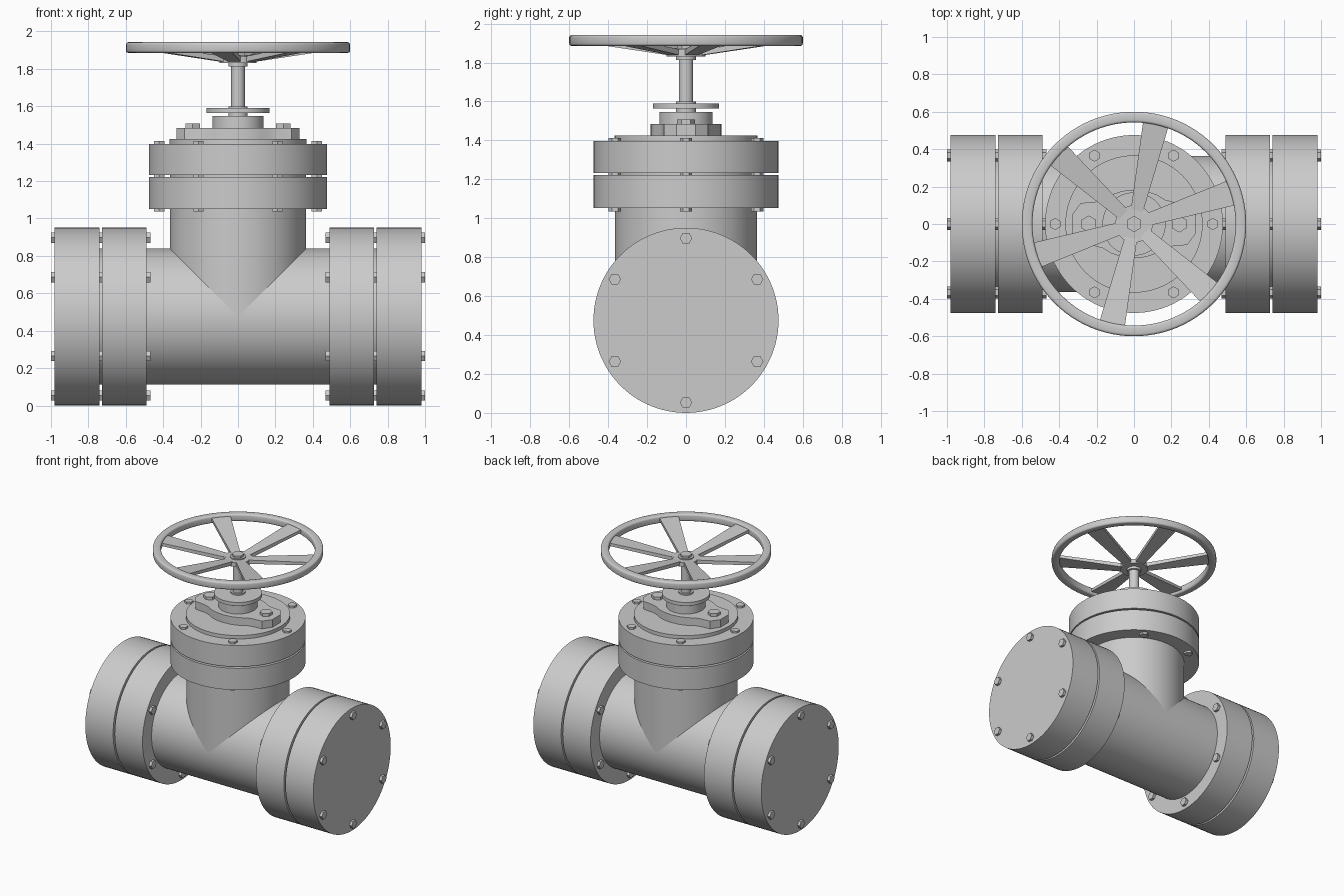
import bpy, bmesh
from math import pi, sin, cos, radians
from mathutils import Matrix, Vector

if "Cube" in bpy.data.objects:
    bpy.data.objects.remove(bpy.data.objects["Cube"])

CZ = 0.4755          # height of the horizontal pipe axis
R_FLANGE, R_PIPE, R_BOLTS = 0.4755, 0.364, 0.422


def finish(name, bm, angle=30):
    bmesh.ops.recalc_face_normals(bm, faces=bm.faces)
    me = bpy.data.meshes.new(name)
    bm.to_mesh(me)
    bm.free()
    ob = bpy.data.objects.new(name, me)
    bpy.context.collection.objects.link(ob)
    bpy.ops.object.select_all(action='DESELECT')
    ob.select_set(True)
    bpy.context.view_layer.objects.active = ob
    bpy.ops.object.shade_smooth_by_angle(angle=radians(angle))
    return ob


def add_cyl(bm, r, a, b, axis='Z', u=0, v=0, seg=96):
    """Cylinder from a to b along Z at (u, v), or along X at y=u, z=v."""
    m = Matrix.Translation((u, v, (a + b) / 2))
    if axis == 'X':
        m = Matrix.Translation(((a + b) / 2, u, v)) @ Matrix.Rotation(pi / 2, 4, 'Y')
    bmesh.ops.create_cone(bm, cap_ends=True, segments=seg, radius1=r, radius2=r,
                          depth=b - a, matrix=m)


def cyl(name, r, a, b, axis='Z', u=0, v=0, seg=96):
    bm = bmesh.new()
    add_cyl(bm, r, a, b, axis, u, v, seg)
    return finish(name, bm)


def bolt_ring(name, a, b, axis, v0, start):
    bm = bmesh.new()
    for i in range(6):
        t = start + i * pi / 3
        add_cyl(bm, 0.032, a, b, axis, R_BOLTS * cos(t), v0 + R_BOLTS * sin(t), 6)
    return finish(name, bm)


# tee body: run pipe, plus neck of equal radius
cyl("run_pipe", R_PIPE, -0.9, 0.9, 'X', 0, CZ)
neck = cyl("neck_pipe", R_PIPE, CZ, 1.3)

# end flanges and blind covers with through bolts
for side, s in (("left", -1), ("right", 1)):
    for part, a, b in (("flange", 0.488, 0.727), ("end_cover", 0.741, 0.98)):
        lo, hi = sorted((s * a, s * b))
        cyl(f"{side}_{part}", R_FLANGE, lo, hi, 'X', 0, CZ)
    lo, hi = sorted((s * 0.467, s * 1.0))
    bolt_ring(f"{side}_flange_bolts", lo, hi, 'X', CZ, pi / 2)

# bonnet flanges
cyl("neck_flange", R_FLANGE, 1.052, 1.221)
cyl("bonnet_flange", R_FLANGE, 1.233, 1.398)
bolt_ring("bonnet_bolts", 1.036, 1.413, 'Z', 0, 0)
cyl("bonnet_step", 0.367, 1.39, 1.425)

# gland plate: waisted outline mirrored into four quarters
q = [(0.33, 0.05), (0.285, 0.112), (0.21, 0.118), (0.165, 0.13),
     (0.12, 0.158), (0.06, 0.177), (0, 0.182)]
half = q + [(-x, y) for x, y in q[-2::-1]]
outline = half + [(-x, -y) for x, y in half]
bm = bmesh.new()
face = bm.faces.new([bm.verts.new((x, y, 1.42)) for x, y in outline])
ext = bmesh.ops.extrude_face_region(bm, geom=[face])
bmesh.ops.translate(bm, vec=(0, 0, 0.065),
                    verts=[g for g in ext["geom"] if isinstance(g, bmesh.types.BMVert)])
finish("gland_plate", bm)
for side, s in (("left", -1), ("right", 1)):
    cyl(f"{side}_gland_bolt", 0.045, 1.48, 1.507, 'Z', s * 0.242, 0, 6)

# packing collar, disc and stem
cyl("packing_collar", 0.137, 1.48, 1.547)
cyl("stem_disc", 0.169, 1.563, 1.59)
cyl("stem_lower_collar", 0.052, 1.54, 1.6, seg=48)
cyl("stem", 0.037, 1.55, 1.85, seg=48)
cyl("stem_upper_collar", 0.052, 1.813, 1.836, seg=48)

# handwheel hub and nut
cyl("wheel_hub", 0.1, 1.832, 1.866, seg=64)
cyl("hub_washer", 0.056, 1.86, 1.874, seg=48)
cyl("hub_nut", 0.043, 1.87, 1.89, seg=6)

# handwheel rim: rounded-square section spun around z
bm = bmesh.new()
n, h, c = 96, 0.0285, 0.013
section = []
for k in range(4):
    mx, my = ((1, 1), (-1, 1), (-1, -1), (1, -1))[k]
    for j in range(4):
        t = k * pi / 2 + j * pi / 6
        section.append((0.5715 + mx * (h - c) + c * cos(t), 1.914 + my * (h - c) + c * sin(t)))
rings = [[bm.verts.new((r * cos(2 * pi * i / n), r * sin(2 * pi * i / n), z))
          for r, z in section] for i in range(n)]
m = len(section)
for i in range(n):
    A, B = rings[i], rings[(i + 1) % n]
    for j in range(m):
        bm.faces.new((A[j], B[j], B[(j + 1) % m], A[(j + 1) % m]))
finish("wheel_rim", bm, 50)

# handwheel spokes: wedges rising and widening toward the rim
for i in range(6):
    bm = bmesh.new()
    bmesh.ops.create_cube(bm, size=2)
    for v in bm.verts:
        outer, top = v.co.x > 0, v.co.z > 0
        z = (1.93 if top else 1.908) if outer else (1.864 if top else 1.834)
        v.co = Vector((0.56 if outer else 0.06, v.co.y * (0.07 if outer else 0.032), z))
    bmesh.ops.rotate(bm, verts=bm.verts, matrix=Matrix.Rotation(radians(17.7 + 60 * i), 3, 'Z'))
    finish(f"wheel_spoke_{i + 1}", bm)
